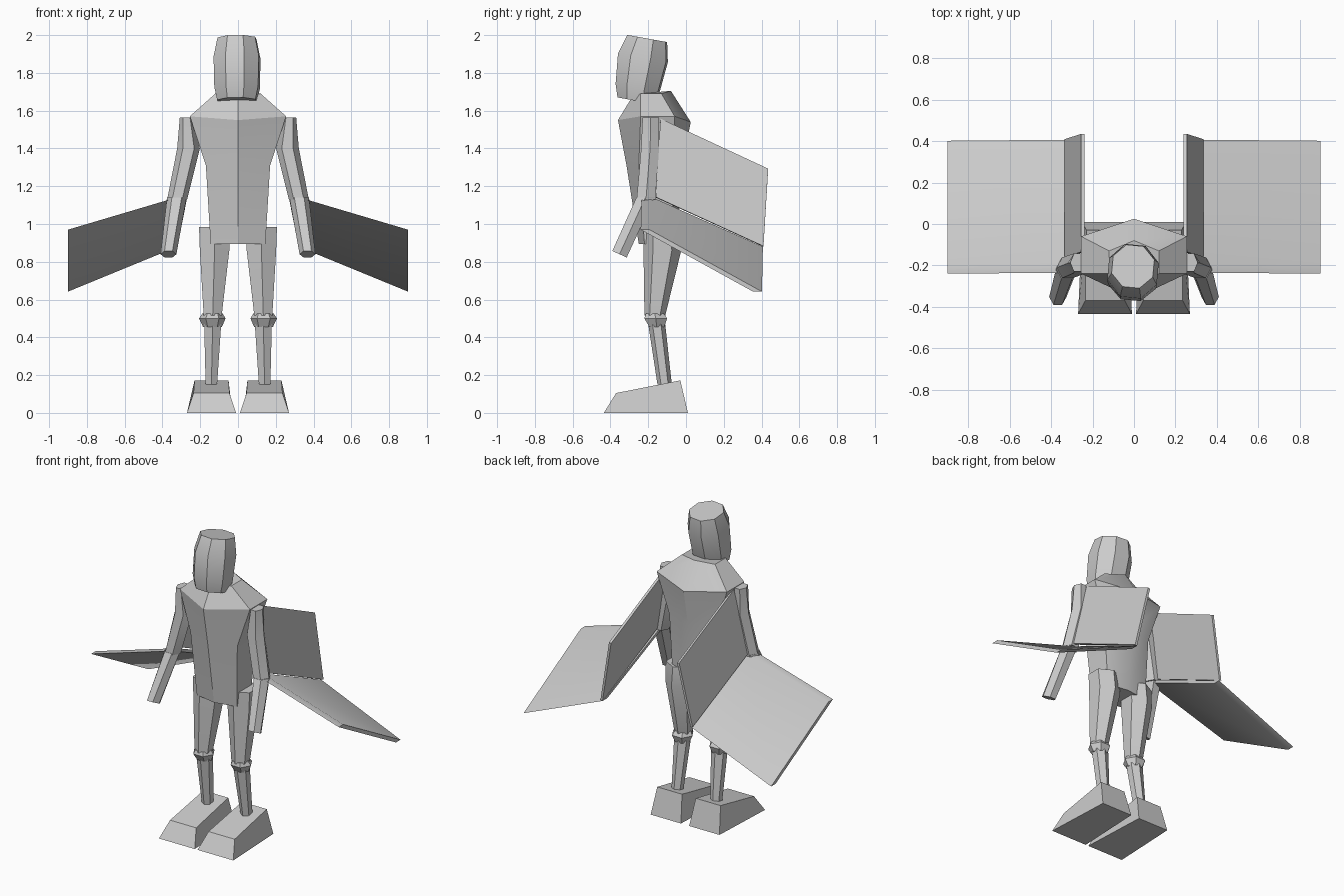
import bpy, bmesh, math
from mathutils import Vector

if "Cube" in bpy.data.objects:
    bpy.data.objects.remove(bpy.data.objects["Cube"])

grey = bpy.data.materials.new("plain_grey")
grey.diffuse_color = (0.6, 0.6, 0.6, 1)
grey.use_nodes = True
grey.node_tree.nodes["Principled BSDF"].inputs["Base Color"].default_value = grey.diffuse_color


def finish(name, bm, mirror):
    bmesh.ops.recalc_face_normals(bm, faces=bm.faces)
    me = bpy.data.meshes.new(name)
    bm.to_mesh(me)
    bm.free()
    ob = bpy.data.objects.new(name, me)
    bpy.context.collection.objects.link(ob)
    me.materials.append(grey)
    if mirror:
        ob.modifiers.new("mirror", "MIRROR").use_mirror_merge = False
    return ob


def loft(name, rings, mirror=False):
    """Skin a stack of equal-sized point rings and cap both ends."""
    bm = bmesh.new()
    vs = [[bm.verts.new(p) for p in r] for r in rings]
    n = len(vs[0])
    for a, b in zip(vs, vs[1:]):
        for i in range(n):
            j = (i + 1) % n
            bm.faces.new((a[i], a[j], b[j], b[i]))
    bm.faces.new(vs[0])
    bm.faces.new(vs[-1])
    return finish(name, bm, mirror)


def oval(cx, cy, cz, rx, ry, n=6, turn=0.0, tilt=0.0):
    """Ring of n points; tilt is the height change per unit of y."""
    pts = []
    for i in range(n):
        a = 2 * math.pi * i / n + math.radians(turn)
        y = ry * math.sin(a)
        pts.append((cx + rx * math.cos(a), cy + y, cz + tilt * y))
    return pts


def slab(name, corners, shift):
    """Quad panel thickened along one direction."""
    top = [Vector(c) for c in corners]
    return loft(name, [top, [p + Vector(shift) for p in top]], True)


# Head: eight-sided, tipped forward
loft("head", [oval(-0.005, cy, cz, rx, ry, 8, 17, -0.18) for cy, cz, rx, ry in (
    (-0.262, 1.652, 0.110, 0.105),
    (-0.256, 1.720, 0.126, 0.122),
    (-0.228, 1.880, 0.130, 0.138),
    (-0.205, 1.982, 0.108, 0.110))])


# Torso: six-sided, with a ridge down the middle of chest and back
def body(w, front, side_front, side_back, back, zf, zs, zb):
    return [(0, front, zf), (w, side_front, zs), (w, side_back, zs),
            (0, back, zb), (-w, side_back, zs), (-w, side_front, zs)]


loft("torso", [
    body(0.145, -0.25, -0.22, -0.07, -0.05, 0.895, 0.895, 0.895),
    body(0.170, -0.315, -0.25, -0.07, -0.02, 1.31, 1.31, 1.31),
    body(0.255, -0.36, -0.24, -0.06, 0.025, 1.55, 1.57, 1.54),
    body(0.120, -0.29, -0.24, -0.13, -0.08, 1.665, 1.69, 1.705)])

# Legs
loft("thigh", [oval(0.134, -0.165, 0.515, 0.055, 0.055, 6, 30),
               oval(0.124, -0.125, 0.86, 0.09, 0.10, 6, 30),
               oval(0.124, -0.130, 0.985, 0.095, 0.09, 6, 30)], True)
loft("knee", [oval(0.135, -0.155, 0.455, 0.05, 0.045),
              oval(0.136, -0.160, 0.500, 0.07, 0.07),
              oval(0.135, -0.165, 0.525, 0.055, 0.055)], True)
loft("shin", [oval(0.141, -0.113, 0.15, 0.035, 0.038, 6, 30),
              oval(0.134, -0.155, 0.47, 0.052, 0.045, 6, 30)], True)

# Feet: wedge blocks
loft("foot", [
    [(0.01, -0.435, 0), (0.27, -0.435, 0), (0.25, 0.01, 0), (0.03, 0.01, 0)],
    [(0.045, -0.37, 0.105), (0.235, -0.37, 0.105),
     (0.23, -0.03, 0.172), (0.05, -0.03, 0.172)]], True)

# Arms: upper arm hangs outward, forearm bends forward
loft("upper_arm", [oval(0.322, -0.212, 1.13, 0.053, 0.057),
                   oval(0.262, -0.19, 1.40, 0.06, 0.055),
                   oval(0.272, -0.187, 1.565, 0.036, 0.05)], True)
loft("forearm", [oval(0.368, -0.352, 0.84, 0.042, 0.044, 6, 0, -0.45),
                 oval(0.324, -0.215, 1.14, 0.052, 0.055)], True)

# Wings: upright inner panel and sloping outer panel
slab("inner_wing", [(0.24, -0.135, 1.555), (0.24, 0.435, 1.29),
                    (0.32, 0.41, 0.88), (0.32, -0.16, 1.14)], (0.015, 0, 0.003))
slab("outer_wing", [(0.31, -0.235, 1.145), (0.32, 0.36, 0.88),
                    (0.90, 0.355, 0.642), (0.90, -0.24, 0.97)], (0, 0.047, 0))

# Soft shading across shallow angles only
bpy.ops.object.select_all(action="SELECT")
bpy.context.view_layer.objects.active = bpy.data.objects["torso"]
bpy.ops.object.shade_smooth_by_angle(angle=math.radians(30))
